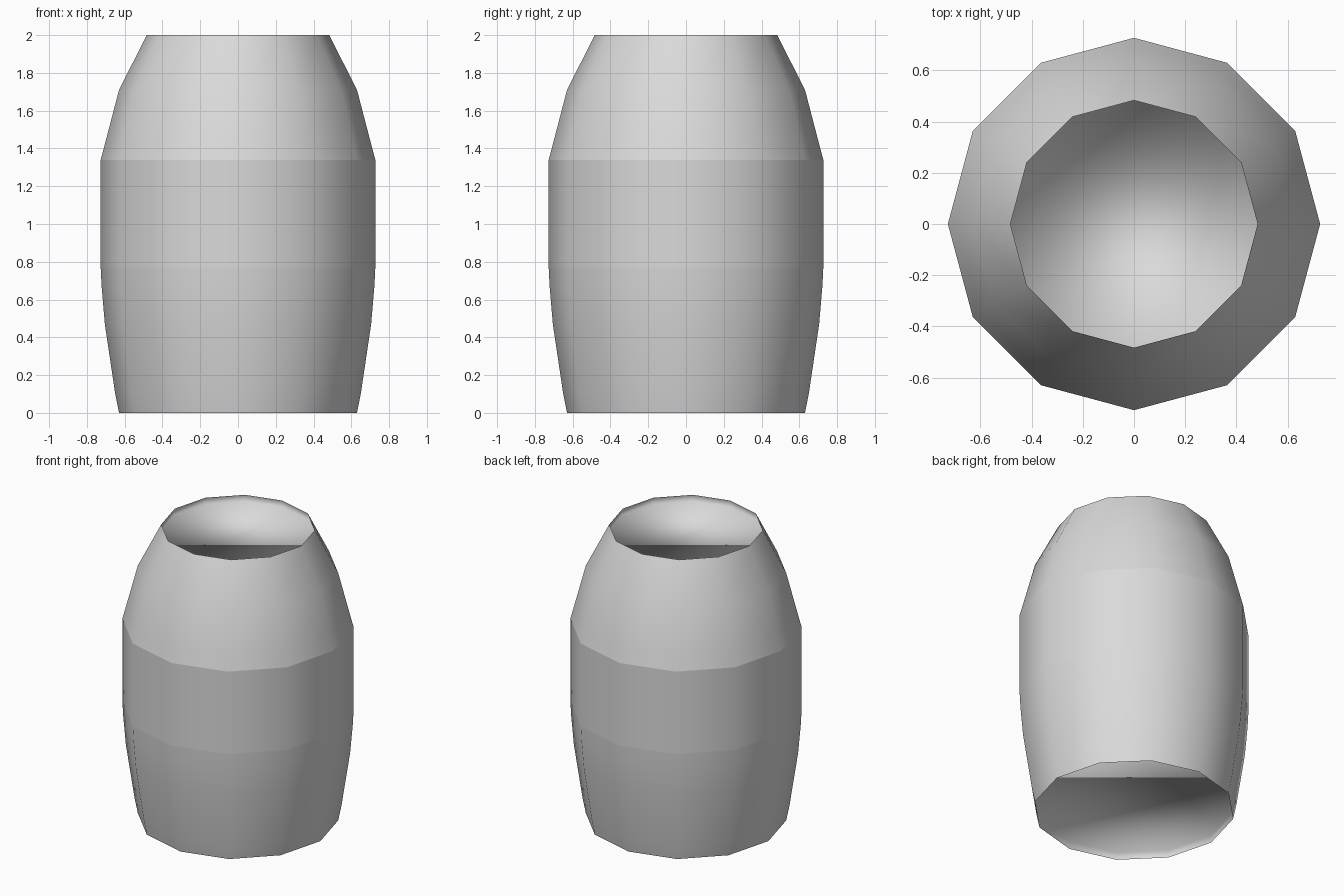
import bpy
from math import sin, cos, tau

SIDES = 12

cube = bpy.data.objects.get("Cube")
if cube:
    bpy.data.objects.remove(cube, do_unlink=True)

# Single plain grey for the whole barrel
grey = bpy.data.materials.new("plain_grey")
grey.use_nodes = True
colour = (0.7, 0.7, 0.7, 1)
grey.diffuse_color = colour
grey.node_tree.nodes["Principled BSDF"].inputs["Base Color"].default_value = colour


def lathe(name, profile, floor=False, flip=False):
    """Turn (radius, height) points into a smooth twelve-sided shell."""
    verts = [(r * cos(tau * i / SIDES), r * sin(tau * i / SIDES), z)
             for r, z in profile for i in range(SIDES)]
    faces = []
    for k in range(len(profile) - 1):
        low, high = k * SIDES, (k + 1) * SIDES
        for i in range(SIDES):
            j = (i + 1) % SIDES
            faces.append((low + i, low + j, high + j, high + i))
    if floor:
        last = (len(profile) - 1) * SIDES
        faces.append(tuple(range(last, last + SIDES)))
    if flip:
        faces = [f[::-1] for f in faces]
    mesh = bpy.data.meshes.new(name)
    mesh.from_pydata(verts, [], faces)
    mesh.materials.append(grey)
    for p in mesh.polygons:
        p.use_smooth = True
    obj = bpy.data.objects.new(name, mesh)
    bpy.context.collection.objects.link(obj)
    return obj


# Outer wall, in three stacked sections with a crease between them
lathe("lower_wall", [(0.63, 0), (0.65, 0.1), (0.705, 0.47),
                     (0.722, 0.67), (0.727, 0.77)])
lathe("middle_wall", [(0.727, 0.77), (0.727, 1.34)])
lathe("upper_wall", [(0.727, 1.34), (0.703, 1.43), (0.63, 1.71), (0.483, 2)])

# Shallow recessed ends, smooth from wall to floor
lathe("top_recess", [(0.483, 2), (0.495, 1.95)], floor=True)
lathe("bottom_recess", [(0.63, 0), (0.628, 0.05)], floor=True, flip=True)
